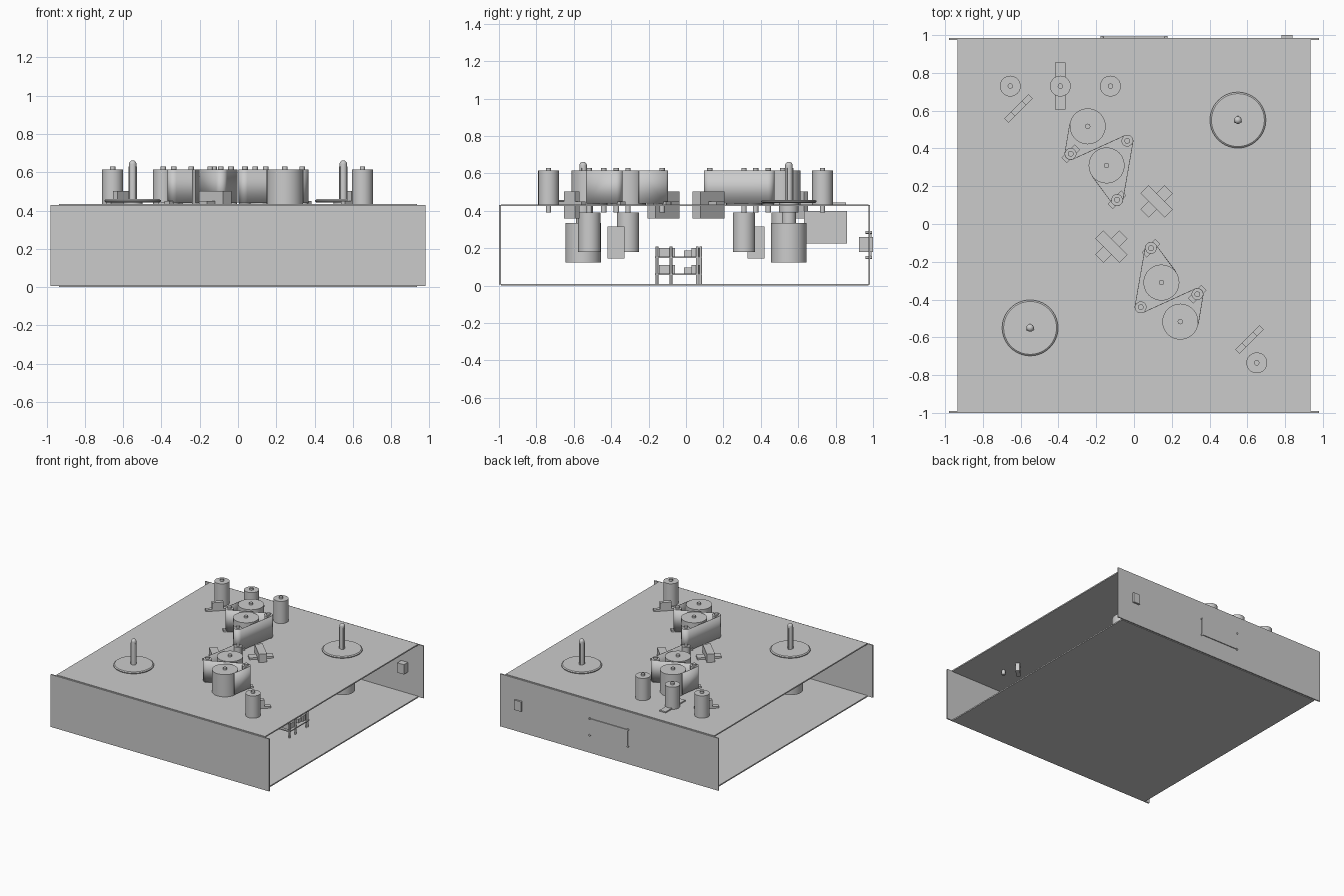
import bpy, bmesh, math
from mathutils import Vector, Matrix

if "Cube" in bpy.data.objects:
    bpy.data.objects.remove(bpy.data.objects["Cube"], do_unlink=True)

grey = bpy.data.materials.new("plain grey")
grey.use_nodes = True
COLOUR = (0.6, 0.6, 0.6, 1)
grey.diffuse_color = COLOUR
grey.node_tree.nodes["Principled BSDF"].inputs["Base Color"].default_value = COLOUR


def finish(name, bm, smooth=False):
    bmesh.ops.recalc_face_normals(bm, faces=bm.faces)
    mesh = bpy.data.meshes.new(name)
    bm.to_mesh(mesh)
    bm.free()
    ob = bpy.data.objects.new(name, mesh)
    bpy.context.collection.objects.link(ob)
    mesh.materials.append(grey)
    if smooth:
        bpy.ops.object.select_all(action='DESELECT')
        ob.select_set(True)
        bpy.context.view_layer.objects.active = ob
        bpy.ops.object.shade_smooth_by_angle(angle=math.radians(35))
    return ob


def box(name, x, y, z, turn=0):
    """Box from x, y, z ranges, turned about its own vertical axis."""
    size = [r[1] - r[0] for r in (x, y, z)]
    mid = [(r[0] + r[1]) / 2 for r in (x, y, z)]
    bm = bmesh.new()
    bmesh.ops.create_cube(bm, size=1, matrix=Matrix.Translation(mid)
                          @ Matrix.Rotation(math.radians(turn), 4, 'Z')
                          @ Matrix.Diagonal((*size, 1)))
    return finish(name, bm)


def bar(name, at, length, width, z, turn):
    x, y = at
    return box(name, (x - length / 2, x + length / 2),
               (y - width / 2, y + width / 2), z, turn)


def lathe(name, at, profile, steps=40):
    """Turned part from (radius, height) points."""
    bm = bmesh.new()
    verts = [bm.verts.new((r, 0, z)) for r, z in profile]
    edges = [bm.edges.new(p) for p in zip(verts, verts[1:])]
    bmesh.ops.spin(bm, geom=verts + edges, cent=(0, 0, 0), axis=(0, 0, 1),
                   angle=math.tau, steps=steps)
    bmesh.ops.remove_doubles(bm, verts=bm.verts, dist=0.0001)
    bmesh.ops.translate(bm, verts=bm.verts, vec=(*at, 0))
    return finish(name, bm, True)


def rod(name, at, r, low, high, steps=40):
    return lathe(name, at, [(0, low), (r, low), (r, high), (0, high)], steps)


DECK, TOP, PIN = 0.435, 0.615, 0.63

# Case: two plates and two end panels, open at the sides
box("base_plate", (-.935, .935), (-.99, .975), (0, .01))
box("deck_plate", (-.935, .935), (-.99, .975), (.425, DECK))
box("front_panel", (-.98, .98), (-1, -.99), (.005, .43))
box("back_panel", (-.98, .98), (.975, .985), (.005, .43))

# Back panel fittings
box("power_socket", (.78, .84), (.925, 1), (.18, .26))
box("back_cover", (-.17, .17), (.985, .992), (.15, .285))
for x in (-.17, .17):
    for z in (.15, .285):
        bm = bmesh.new()
        bmesh.ops.create_cone(bm, cap_ends=True, segments=16, radius1=.008,
                              radius2=.008, depth=.035,
                              matrix=Matrix.Translation((x, .977, z))
                              @ Matrix.Rotation(math.pi / 2, 4, 'X'))
        finish("cover_screw", bm, True)


def roller(name, at, r):
    rod(name, at, r, DECK, TOP)
    rod(name + "_pin", at, .014, .39, PIN, 16)


def sensor(at, span, width, tall):
    """Flat foot plate with an upright block passing through the deck."""
    bar("sensor_foot", at, span, width, (DECK, .45), 45)
    bar("sensor_block", at, *tall, (.36, .503), 45)


# Idle rollers
for at in ((-.655, .73), (-.39, .73), (-.125, .73), (.65, -.735)):
    roller("idle_roller", at, .055)
box("roller_slide", (-.417, -.363), (.605, .855), (DECK, .445))
box("slide_solenoid", (-.45, -.33), (.63, .86), (.225, .4))


def tape(circles, flip):
    """Thin upright band tangent to signed circles (+1 turns left)."""
    lines = []
    for (c1, r1), (c2, r2) in zip(circles, circles[1:]):
        d = Vector(c2) - Vector(c1)
        lines.append(math.atan2(d.y, d.x) - math.asin((r2 - r1) / d.length))

    def touch(c, r, a):
        return Vector((c[0] + r * math.sin(a), c[1] - r * math.cos(a)))
    path = [touch(*circles[0], lines[0])]
    for (c, r), a, b in zip(circles[1:-1], lines, lines[1:]):
        sweep = (b - a) % math.tau
        if r < 0:
            sweep -= math.tau
        path += [touch(c, r, a + sweep * i / 10) for i in range(11)]
    path.append(touch(*circles[-1], lines[-1]))
    bm = bmesh.new()
    low = [bm.verts.new((p.x * flip, p.y * flip, .44)) for p in path]
    high = [bm.verts.new((p.x * flip, p.y * flip, TOP)) for p in path]
    for i in range(len(path) - 1):
        bm.faces.new((low[i], low[i + 1], high[i + 1], high[i]))
    band = finish("tape_band", bm, True)
    mod = band.modifiers.new("thickness", 'SOLIDIFY')
    mod.thickness = .003
    mod.offset = 0


DRIVES = ((-.245, .517), (-.145, .31))
LEFT, RIGHT, LOW = (-.335, .372), (-.036, .44), (-.09, .128)

# Two identical mechanisms, half a turn apart
for s in (1, -1):
    def put(p):
        return (p[0] * s, p[1] * s)

    # Drive drums with motors under the deck
    for p in DRIVES:
        roller("drive_drum", put(p), .095)
        rod("drive_motor", put(p), .06, .18, .39)

    # Guides and the band running round them
    for p in (LEFT, RIGHT, LOW):
        rod("guide_roller", put(p), .03, DECK, TOP, 24)
        rod("guide_pin", put(p), .015, .39, PIN, 16)
    for p in (LEFT, LOW):
        bar("guide_arm", put(p), .1, .038, (DECK, .45), 45)
    tape([(DRIVES[0], .096), (LEFT, .031), (RIGHT, -.031), (LOW, -.031),
          (DRIVES[1], -.096)], s)
    x, y = put((-.335, .375))
    box("guide_solenoid", (x - .045, x + .045), (y - .045, y + .045), (.145, .315))

    # Sensors
    sensor(put((-.612, .612)), .18, .032, (.085, .032))
    sensor(put((.12, .12)), .18, .06, (.06, .18))

    # Turntable, spindle and motor
    hub = put((.55, .55))
    lathe("turntable", hub, [(0, .442), (.14, .442), (.148, .447), (.148, .453),
                             (.14, .459), (0, .459)], 64)
    tip = [(.02 * math.cos(i * math.pi / 12), .642 + .02 * math.sin(i * math.pi / 12))
           for i in range(6)]
    lathe("spindle", hub, [(0, .39), (.02, .39), *tip, (0, .662)], 24)
    for k in range(3):
        a = math.radians(90 + 120 * k)
        bar("spindle_key", (hub[0] + .014 * math.cos(a), hub[1] + .014 * math.sin(a)),
            .02, .006, (.459, .63), math.degrees(a))
    rod("turntable_bearing", hub, .052, .39, .442)
    rod("motor_neck", hub, .038, .335, .39)
    rod("turntable_motor", hub, .095, .123, .335)

# Stacked circuit boards on posts
for z in (.058, .148):
    box("circuit_board", (.24, .58), (-.165, .085), (z, z + .008))
    for x in (.27, .4, .5):
        box("large_component", (x, x + .06), (-.145, -.06), (z + .008, z + .052))
        box("small_component", (x, x + .05), (-.01, .03), (z + .008, z + .04))
        box("connector_block", (x, x + .06), (.03, .072), (z + .008, z + .052))
for x in (.25, .57):
    for y in (-.155, -.08, .06, .078):
        rod("board_post", (x, y), .007, .01, .21, 12)
